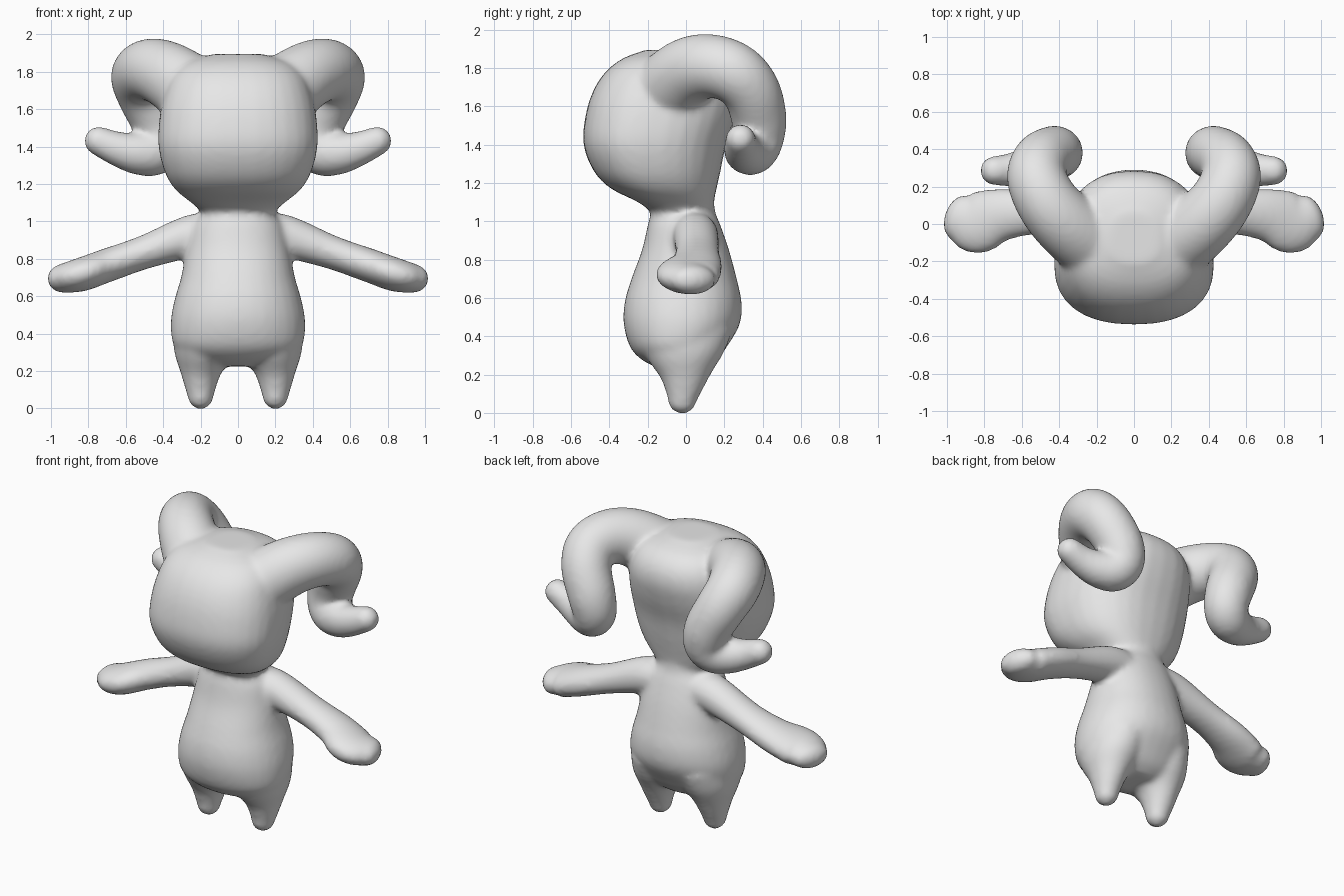
import bpy, bmesh, math
from mathutils import Vector

if "Cube" in bpy.data.objects:
    bpy.data.objects.remove(bpy.data.objects["Cube"])

SEG = 32


def smooth_rows(rows, steps=5):
    """Catmull-Rom resampling of rows of numbers."""
    out = []
    n = len(rows)
    for i in range(n - 1):
        a, b, c, d = rows[max(i - 1, 0)], rows[i], rows[i + 1], rows[min(i + 2, n - 1)]
        for k in range(steps):
            t = k / steps
            out.append([0.5 * (2 * q + (r - p) * t + (2 * p - 5 * q + 4 * r - s) * t * t
                               + (3 * q - p - 3 * r + s) * t ** 3)
                        for p, q, r, s in zip(a, b, c, d)])
    out.append(list(rows[-1]))
    return out


def skin(bm, rings):
    """Closed loft through rings of points."""
    loops = [[bm.verts.new(p) for p in ring] for ring in rings]
    faces = [bm.faces.new(loops[0]), bm.faces.new(loops[-1])]
    for a, b in zip(loops, loops[1:]):
        for i in range(SEG):
            j = (i + 1) % SEG
            faces.append(bm.faces.new((a[i], a[j], b[j], b[i])))
    bmesh.ops.recalc_face_normals(bm, faces=faces)


def stack(bm, rows, widest, power):
    """Loft of level sections: z, half width, front y, back y."""
    rings = []
    for z, rx, yf, yb in smooth_rows(rows):
        mid = yf + widest * (yb - yf)
        ring = []
        for i in range(SEG):
            a = 2 * math.pi * i / SEG
            c, s = math.cos(a), math.sin(a)
            x = math.copysign(abs(c) ** (2 / power), c) * rx
            y = math.copysign(abs(s) ** (2 / power), s)
            ring.append((x, mid + y * ((yb - mid) if s > 0 else (mid - yf)), z))
        rings.append(ring)
    skin(bm, rings)


def limb(bm, rows, ref, side):
    """Round-ended tube: x, y, z, radius along ref, radius across it."""
    rows = smooth_rows(rows)
    pts = [Vector(r[:3]) for r in rows]
    u = Vector(ref)
    sections = []
    for i, r in enumerate(rows):
        t = (pts[min(i + 1, len(pts) - 1)] - pts[max(i - 1, 0)]).normalized()
        u = (u - t * u.dot(t)).normalized()
        sections.append((pts[i], u.copy(), t.cross(u), r[3], r[4]))
    # rounded tip
    p, u, v, ru, rv = sections[-1]
    for k in range(1, 6):
        a = k * math.pi / 2 / 5.4
        sections.append((p + t * min(ru, rv) * math.sin(a), u, v,
                         ru * math.cos(a), rv * math.cos(a)))
    rings = []
    for p, u, v, ru, rv in sections:
        ring = []
        for i in range(SEG):
            a = 2 * math.pi * i / SEG
            q = p + u * ru * math.cos(a) + v * rv * math.sin(a)
            ring.append((q.x * side, q.y, q.z))
        rings.append(ring)
    skin(bm, rings)


bm = bmesh.new()

# pear-shaped torso and neck
stack(bm, [(0.225, 0.12, -0.12, 0.10), (0.27, 0.27, -0.22, 0.16), (0.34, 0.345, -0.29, 0.21),
           (0.46, 0.36, -0.325, 0.28), (0.58, 0.34, -0.32, 0.29), (0.70, 0.305, -0.285, 0.265),
           (0.85, 0.275, -0.23, 0.225), (0.98, 0.24, -0.20, 0.18), (1.06, 0.19, -0.18, 0.15),
           (1.18, 0.18, -0.17, 0.145)], 0.5, 2.15)

# large head, fuller towards the face
stack(bm, [(1.04, 0.18, -0.17, 0.13), (1.10, 0.25, -0.25, 0.145), (1.17, 0.335, -0.39, 0.16),
           (1.26, 0.39, -0.48, 0.18), (1.40, 0.425, -0.535, 0.21), (1.55, 0.42, -0.525, 0.26),
           (1.68, 0.395, -0.485, 0.285), (1.78, 0.355, -0.42, 0.26), (1.85, 0.28, -0.33, 0.19),
           (1.895, 0.13, -0.21, 0.06)], 0.42, 2.35)

for side in (1, -1):
    # stubby tapered leg
    limb(bm, [(0.17, -0.01, 0.42, 0.17, 0.25), (0.19, -0.01, 0.30, 0.155, 0.20),
              (0.20, -0.01, 0.18, 0.105, 0.125), (0.20, -0.02, 0.065, 0.07, 0.075)],
         (1, 0, 0), side)
    # arm ending in a flat paddle hand
    limb(bm, [(0.10, 0.03, 0.93, 0.13, 0.12), (0.25, 0.05, 0.92, 0.12, 0.115),
              (0.50, 0.06, 0.835, 0.115, 0.09), (0.70, 0.05, 0.765, 0.14, 0.09),
              (0.84, 0.01, 0.715, 0.17, 0.09), (0.935, 0.035, 0.695, 0.125, 0.078)],
         (0, 1, 0), side)
    # curled ram horn
    horn = [(0.20, -0.12, 1.66, 0.20), (0.36, 0.00, 1.775, 0.18), (0.465, 0.12, 1.81, 0.168),
            (0.52, 0.25, 1.775, 0.16), (0.495, 0.34, 1.68, 0.152), (0.43, 0.38, 1.54, 0.145),
            (0.41, 0.375, 1.43, 0.135), (0.455, 0.345, 1.37, 0.128), (0.55, 0.31, 1.365, 0.112),
            (0.65, 0.29, 1.39, 0.092), (0.745, 0.285, 1.43, 0.078)]
    limb(bm, [h + (h[3],) for h in horn], (0, 0, 1), side)

mesh = bpy.data.meshes.new("horned_body")
bm.to_mesh(mesh)
bm.free()
body = bpy.data.objects.new("horned_body", mesh)
bpy.context.collection.objects.link(body)

grey = bpy.data.materials.new("plain grey")
grey.diffuse_color = (0.8, 0.8, 0.8, 1)
grey.use_nodes = True
grey.node_tree.nodes["Principled BSDF"].inputs["Base Color"].default_value = grey.diffuse_color
mesh.materials.append(grey)

# weld all parts into one soft skin
weld = body.modifiers.new("weld_parts", 'REMESH')
weld.mode = 'VOXEL'
weld.voxel_size = 0.018
weld.use_smooth_shade = True
soften = body.modifiers.new("soften", 'SMOOTH')
soften.factor = 0.5
soften.iterations = 8
